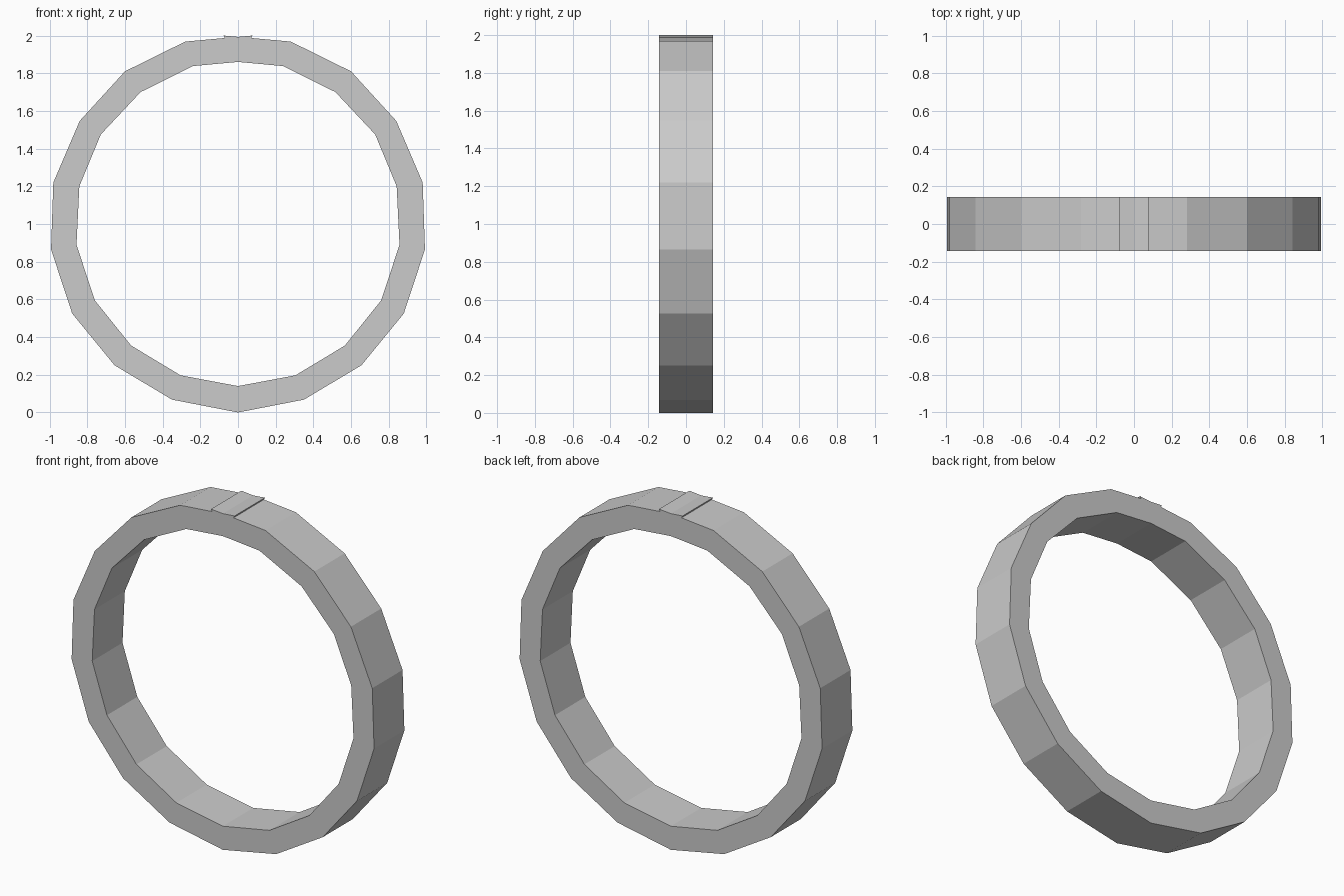
import bpy, math

if "Cube" in bpy.data.objects:
    bpy.data.objects.remove(bpy.data.objects["Cube"])

HALF_WIDTH = 0.142

# right-hand half profiles (x, z), from the bottom to the top of the ring
outer = [(0, 0), (0.35, 0.068), (0.655, 0.25), (0.88, 0.525), (0.992, 0.865),
         (0.98, 1.22), (0.84, 1.547), (0.60, 1.81), (0.28, 1.968),
         (0.07, 1.987), (0.077, 2.0), (0, 1.993)]   # ends in the raised clasp lip
inner = [(0, 0.14), (0.305, 0.197), (0.567, 0.355), (0.76, 0.595), (0.857, 0.89),
         (0.842, 1.2), (0.728, 1.475), (0.517, 1.70), (0.24, 1.838), (0, 1.86)]


def mirrored_loop(half):
    return half + [(-x, z) for x, z in reversed(half[1:-1])]


# band: two mirrored outlines filled and extruded across the width
curve = bpy.data.curves.new("band", 'CURVE')
curve.dimensions = '2D'
curve.fill_mode = 'BOTH'
curve.extrude = HALF_WIDTH
for half in (outer, inner):
    loop = mirrored_loop(half)
    spline = curve.splines.new('POLY')
    spline.points.add(len(loop) - 1)
    for point, (x, z) in zip(spline.points, loop):
        point.co = (x, z, 0, 1)
    spline.use_cyclic_u = True

band = bpy.data.objects.new("band", curve)
bpy.context.collection.objects.link(band)
band.rotation_euler = (math.pi / 2, 0, 0)

# flat-faced mesh
bpy.context.view_layer.objects.active = band
band.select_set(True)
bpy.ops.object.convert(target='MESH')
bpy.ops.object.transform_apply(location=False, rotation=True, scale=False)
bpy.ops.object.mode_set(mode='EDIT')
bpy.ops.mesh.select_all(action='SELECT')
bpy.ops.mesh.remove_doubles(threshold=0.0005)
bpy.ops.mesh.normals_make_consistent(inside=False)
bpy.ops.object.mode_set(mode='OBJECT')
bpy.ops.object.shade_flat()
